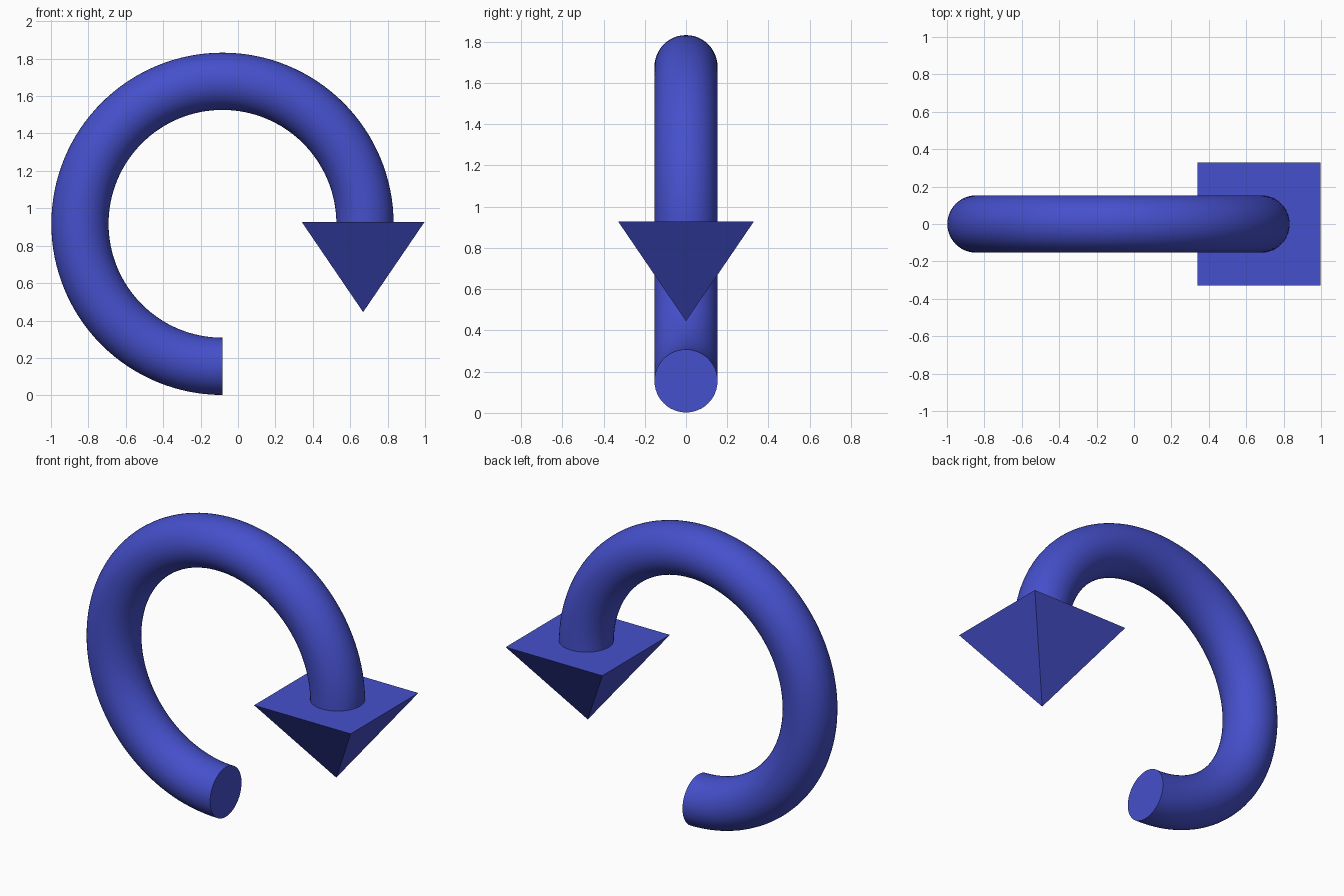
import bpy, bmesh
from math import cos, sin, pi, radians, sqrt
from mathutils import Matrix

if "Cube" in bpy.data.objects:
    bpy.data.objects.remove(bpy.data.objects["Cube"])

blue = bpy.data.materials.new("blue")
blue.diffuse_color = (0.06, 0.08, 0.6, 1)
blue.use_nodes = True
blue.node_tree.nodes["Principled BSDF"].inputs["Base Color"].default_value = blue.diffuse_color


def finish(name, bm):
    bmesh.ops.recalc_face_normals(bm, faces=bm.faces)
    mesh = bpy.data.meshes.new(name)
    bm.to_mesh(mesh)
    bm.free()
    obj = bpy.data.objects.new(name, mesh)
    bpy.context.collection.objects.link(obj)
    mesh.materials.append(blue)
    return obj


# Curved shaft: three quarters of a ring, from the bottom, over the left and top, to the right
CX, CZ, MAJOR, MINOR = -0.083, 0.917, 0.762, 0.153
STEPS, SIDES = 96, 48
bm = bmesh.new()
rings = []
for i in range(STEPS + 1):
    a = -pi / 2 - 1.5 * pi * i / STEPS
    ring = []
    for j in range(SIDES):
        b = 2 * pi * j / SIDES
        r = MAJOR + MINOR * cos(b)
        ring.append(bm.verts.new((CX + r * cos(a), MINOR * sin(b), CZ + r * sin(a))))
    rings.append(ring)
for r0, r1 in zip(rings, rings[1:]):
    for j in range(SIDES):
        k = (j + 1) % SIDES
        bm.faces.new((r0[j], r0[k], r1[k], r1[j]))
bm.faces.new(rings[0])
bm.faces.new(rings[-1])
shaft = finish("curved_shaft", bm)
bpy.context.view_layer.objects.active = shaft
shaft.select_set(True)
bpy.ops.object.shade_smooth_by_angle(angle=radians(40))

# Arrow head: square pyramid pointing down
HALF, TOP, TIP = 0.329, 0.928, 0.445
bm = bmesh.new()
place = Matrix.Translation((0.669, 0, (TOP + TIP) / 2)) @ Matrix.Rotation(pi / 4, 4, 'Z')
bmesh.ops.create_cone(bm, cap_ends=True, segments=4, radius1=0, radius2=HALF * sqrt(2),
                      depth=TOP - TIP, matrix=place)
bmesh.ops.remove_doubles(bm, verts=bm.verts, dist=1e-4)
finish("arrow_head", bm)
